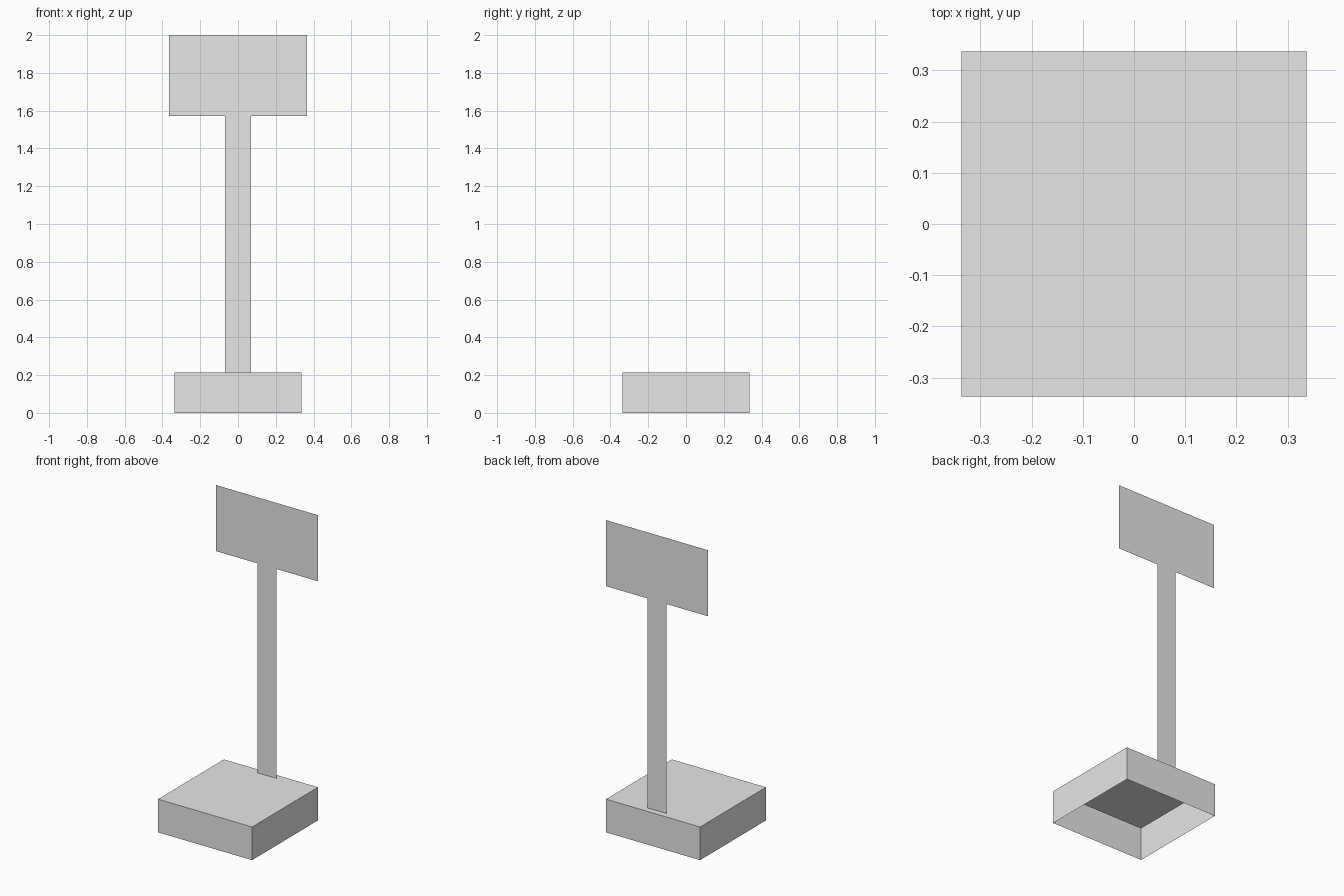
import bpy
import bmesh

if "Cube" in bpy.data.objects:
    bpy.data.objects.remove(bpy.data.objects["Cube"])

grey = bpy.data.materials.new("light grey")
grey.diffuse_color = (0.8, 0.8, 0.8, 1)
grey.use_nodes = True
grey.node_tree.nodes["Principled BSDF"].inputs["Base Color"].default_value = grey.diffuse_color

BASE_HALF, BASE_TOP = 0.337, 0.215
SIGN_Y = 0.297
POST_HALF, PANEL_HALF = 0.068, 0.364
PANEL_BOTTOM, PANEL_TOP = 1.572, 2.0


def finish(name, bm):
    mesh = bpy.data.meshes.new(name)
    bm.to_mesh(mesh)
    bm.free()
    mesh.materials.append(grey)
    obj = bpy.data.objects.new(name, mesh)
    bpy.context.collection.objects.link(obj)


def upright_sheet(name, half_width, bottom, top):
    """Thin sheet facing the front."""
    bm = bmesh.new()
    corners = [(-half_width, bottom), (half_width, bottom),
               (half_width, top), (-half_width, top)]
    bm.faces.new([bm.verts.new((x, SIGN_Y, z)) for x, z in corners])
    finish(name, bm)


# Base: square box, open underneath
bm = bmesh.new()
bmesh.ops.create_cube(bm, size=1)
bmesh.ops.scale(bm, vec=(2 * BASE_HALF, 2 * BASE_HALF, BASE_TOP), verts=bm.verts)
bmesh.ops.translate(bm, vec=(0, 0, BASE_TOP / 2), verts=bm.verts)
bm.normal_update()
bmesh.ops.delete(bm, geom=[f for f in bm.faces if f.normal.z < -0.5], context='FACES_ONLY')
finish("base", bm)

# Post and sign panel: flat sheets near the back edge
upright_sheet("post", POST_HALF, BASE_TOP, PANEL_BOTTOM)
upright_sheet("sign_panel", PANEL_HALF, PANEL_BOTTOM, PANEL_TOP)
